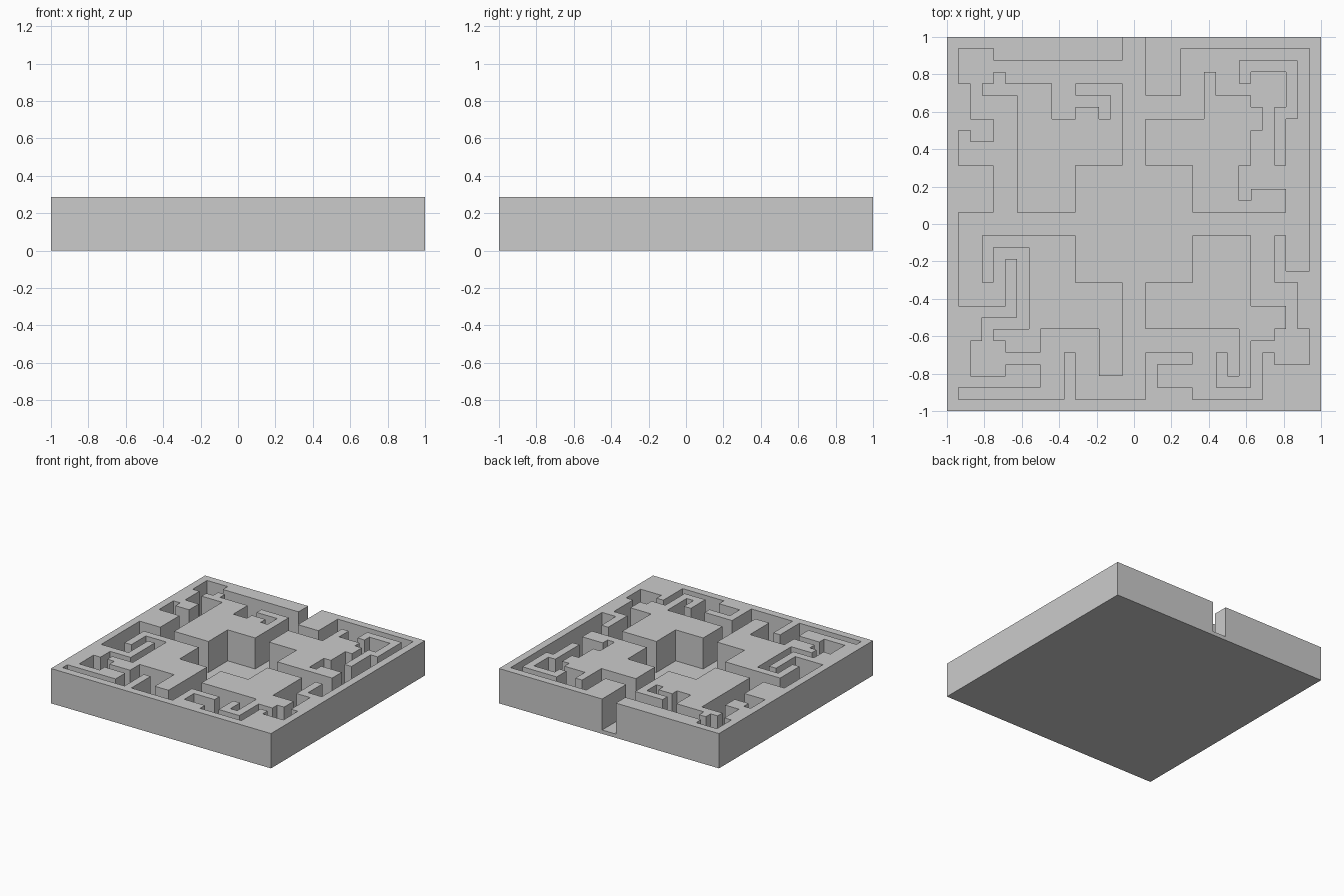
import bpy
import bmesh

cube = bpy.data.objects.get("Cube")
if cube:
    bpy.data.objects.remove(cube, do_unlink=True)

HALF = 16          # grid cells from the centre to each side
CELL = 1 / HALF    # maze grid spacing
FLOOR = CELL / 2   # thickness of the base
TOP = 0.286        # height of the wall tops
solid = set()      # grid cells that carry a wall

# One stone grey for the whole board
stone = bpy.data.materials.new("light_grey")
stone.use_nodes = True
stone.diffuse_color = (0.6, 0.6, 0.6, 1)
stone.node_tree.nodes["Principled BSDF"].inputs["Base Color"].default_value = stone.diffuse_color


def block(xa, ya, xb, yb):
    """Fill a rectangle of cells, both corner cells included."""
    for x in range(min(xa, xb), max(xa, xb) + 1):
        for y in range(min(ya, yb), max(ya, yb) + 1):
            solid.add((x, y))


def run(x, y, *turns):
    """Fill a wall one cell thick; turns alternate between a new y and a new x."""
    for step, value in enumerate(turns):
        end = (value, y) if step % 2 else (x, value)
        block(x, y, *end)
        x, y = end


def height(x, y):
    """Height of the surface over a grid cell; nothing lies beyond the board."""
    if not (-HALF <= x < HALF and -HALF <= y < HALF):
        return 0
    return TOP if (x, y) in solid else FLOOR


def add_face(bm, points):
    bm.faces.new([bm.verts.new((x * CELL, y * CELL, z)) for x, y, z in points])


def finish(bm, name):
    bmesh.ops.remove_doubles(bm, verts=bm.verts[:], dist=CELL / 1000)
    mesh = bpy.data.meshes.new(name)
    bm.to_mesh(mesh)
    bm.free()
    mesh.materials.append(stone)
    bpy.context.scene.collection.objects.link(bpy.data.objects.new(name, mesh))


# Rim around the board, with the entrance gap in the middle of the back
for i in range(-HALF, HALF):
    for edge in (-HALF, HALF - 1):
        solid.update([(i, edge), (edge, i)])
solid -= {(-1, HALF - 1), (0, HALF - 1)}

# Four mirrored L-shaped blocks around the central court
for x in range(1, 9):
    for y in range(1, 9):
        if max(x, y) >= 5:
            solid.update((a, b) for a in (x, -x - 1) for b in (y, -y - 1))

# Walls growing inwards from the rim, right side
block(-12, 14, -2, 14)
run(-15, 8, 11)
block(-14, 7, -13, 8)
block(-15, 1, -13, 4)
run(-11, -4, -8, -15)
block(-15, -10, -14, -9)
run(-15, -9, -14, -9)
block(-11, -13, -9, -13)
run(-6, -15, -12)

# Walls growing inwards from the rim, left side
block(1, 11, 3, 14)
run(12, -2, -5, 14, -9)
run(4, -12, -12, 1, -15, 4)
run(11, -15, -12)
block(12, -15, 14, -13)

# Branches of the back right block
run(-10, 1, 11, -13)
run(-12, 11, 12)
block(-9, 9, -8, 11)
block(-5, 9, -4, 9)
run(-2, 9, 11, -5)

# Branches of the back left block
run(6, 9, 12)
block(7, 9, 9, 10)
run(9, 5, 8)
run(10, 8, 9)
block(9, 1, 12, 1)
block(10, 2, 12, 2)

# Free-standing hook in the back left corner
run(9, 12, 13, 13, 9, 12, 5)

# Branches of the front left block
run(9, -2, -14, 7, -12)
block(10, -9, 12, -8)
block(10, -10, 11, -10)

# Branches of the front right block
run(-13, -5, -2, -9)
block(-12, -10, -9, -10)
block(-11, -11, -9, -11)
block(-3, -13, -2, -10)

# Board: tops, underside and upright faces wherever the height changes
board = bmesh.new()
for x in range(-HALF - 1, HALF):
    for y in range(-HALF - 1, HALF):
        h, beside, behind = height(x, y), height(x + 1, y), height(x, y + 1)
        corners = [(x, y), (x + 1, y), (x + 1, y + 1), (x, y + 1)]
        right, far, left = corners[1:]
        if h:
            add_face(board, [(*c, h) for c in corners])
            add_face(board, [(*c, 0) for c in reversed(corners)])
        if h != beside:
            add_face(board, [(*right, h), (*right, beside), (*far, beside), (*far, h)])
        if h != behind:
            add_face(board, [(*far, h), (*far, behind), (*left, behind), (*left, h)])
finish(board, "maze_board")

# Thin triangular inlays, facing down, at the outer corners of the L-shaped blocks
inlays = [
    ("back_right_inlay", -1, 1, 7, 3),
    ("back_left_inlay", 1, 1, 7, 2),
    ("front_right_inlay", -1, -1, 2, 7),
    ("front_left_inlay", 1, -1, 7, 2),
]
for name, sx, sy, width, depth in inlays:
    plate = bmesh.new()
    z = TOP + 0.0005
    outline = [(8 * sx, 8 * sy, z), ((8 - width) * sx, 8 * sy, z),
               (8 * sx, (8 - depth) * sy, z)]
    add_face(plate, outline[::-1] if sx * sy > 0 else outline)
    finish(plate, name)
